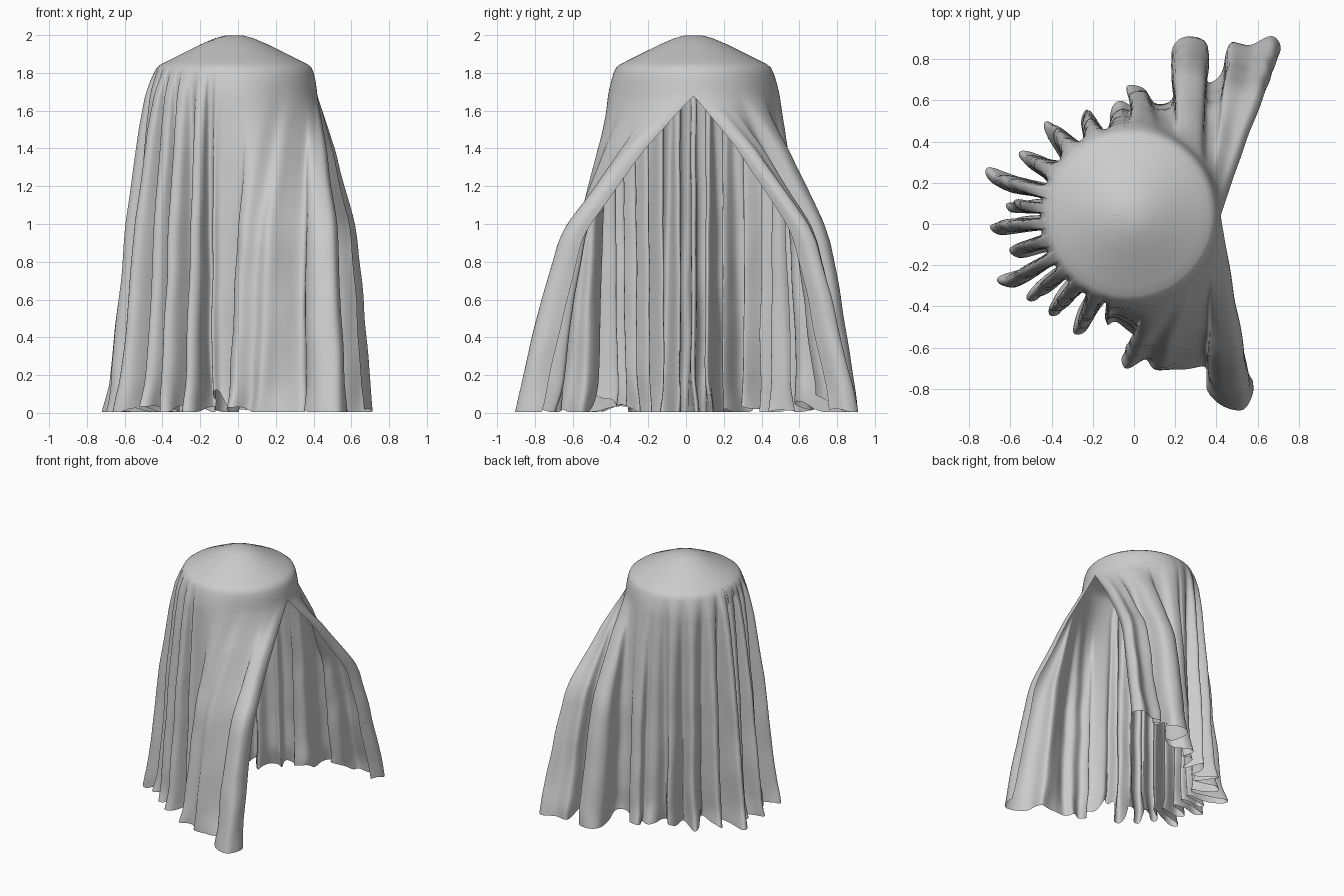
import bpy, bmesh, math
from mathutils import Vector, noise

if "Cube" in bpy.data.objects:
    bpy.data.objects.remove(bpy.data.objects["Cube"])

CX, CY = -0.02, 0.04          # axis of the hidden round form under the cloth
SPLIT_Z = 1.68                # height where the side opening begins


def lookup(table, x):
    """Piecewise smooth-ish lookup in a list of (x, value) with rising x."""
    for (x0, y0), (x1, y1) in zip(table, table[1:]):
        if x <= x1:
            return y0 + (y1 - y0) * max(0, (x - x0) / (x1 - x0))
    return table[-1][1]


def catmull(p, steps):
    """Smooth a list of vectors with a Catmull-Rom spline."""
    q = [p[0]] + p + [p[-1]]
    out = []
    for i in range(1, len(q) - 2):
        a, b, c, d = q[i - 1:i + 3]
        for k in range(steps):
            t = k / steps
            out.append(0.5 * (2 * b + (c - a) * t + (2 * a - 5 * b + 4 * c - d) * t * t
                              + (3 * b - a - 3 * c + d) * t ** 3))
    return out + [p[-1].copy()]


# Hem outline seen from above: front flap, pleats round the far side, back flap
front_flap = [(0.56, -0.76), (0.57, -0.84), (0.53, -0.90), (0.42, -0.88), (0.36, -0.80),
              (0.34, -0.67), (0.22, -0.70), (0.12, -0.73), (0.06, -0.67), (-0.03, -0.69),
              (-0.06, -0.63), (0.0, -0.55)]
pleats = [(260, .55), (247, .62), (232, .62), (220, .62), (209, .71), (197, .60), (185, .68),
          (175, .60), (165, .71), (151, .60), (132, .60), (114, .57), (97, .54)]
back_flap = [(-0.01, 0.57), (-0.03, 0.66), (0.05, 0.67), (0.10, 0.60), (0.19, 0.63),
             (0.18, 0.83), (0.26, 0.91), (0.36, 0.87), (0.35, 0.70), (0.43, 0.73),
             (0.47, 0.87), (0.58, 0.86), (0.68, 0.90), (0.71, 0.84), (0.66, 0.76)]

# Control values: x, y, angle on the rim, flap weight
ctrl = []
n = len(front_flap) - 1
for i, (x, y) in enumerate(front_flap):
    ctrl.append(Vector((x, y, -84 * (i / n) ** 1.3, 1 - max(0, i - n + 3) * 0.25)))


def polar(angle, radius):
    a = math.radians(angle)
    return Vector((CX + radius * math.cos(a), CY + radius * math.sin(a), angle - 360, 0))


for i, (a, r) in enumerate(pleats):
    ctrl += [polar(a + 2.6, r - 0.03), polar(a - 2.6, r)]
    if i < len(pleats) - 1:
        mid = (a + pleats[i + 1][0]) / 2
        ctrl += [polar(mid + 1.6, 0.44), polar(mid - 1.6, 0.43)]
n = len(back_flap) - 1
for i, (x, y) in enumerate(back_flap):
    ctrl.append(Vector((x, y, -360 + 92 * (1 - i / n) ** 1.2, min(1, 0.25 * i))))
columns = catmull(ctrl, 6)

# How far the cloth has moved from rim to hem at each height
main_move = [(0, 1), (0.14, .86), (0.4, .75), (1.0, .53), (1.5, .27), (1.68, .13), (1.82, 0)]
flap_move = [(0, 1), (0.2, .95), (0.6, .84), (0.9, .74), (1.0, .68), (1.2, .50), (1.4, .32),
             (1.68, 0)]
# Crown profile: radius, height
crown = [(0.0, 2.0), (0.05, 1.998), (0.10, 1.985), (0.18, 1.95), (0.27, 1.905), (0.35, 1.865),
         (0.39, 1.845), (0.41, 1.83), (0.422, 1.80), (0.43, 1.76), (0.436, 1.72), (0.44, 1.68)]
ROWS = 46

bm = bmesh.new()
grid = []
for ci, c in enumerate(columns):
    a = math.radians(c.z)
    ca, sa = math.cos(a), math.sin(a)
    flap = min(1, max(0, c.w))
    # uneven hem, lifted in a few places
    lift = max(0, 0.14 * noise.noise(Vector((c.x * 4, c.y * 4, 3.1))))
    lift += 0.12 * math.exp(-((c.z + 101) / 4) ** 2)
    heights = [(r, z) for r, z in crown]
    heights += [(0.44, SPLIT_Z + (lift - SPLIT_Z) * k / ROWS) for k in range(1, ROWS + 1)]
    line = []
    for r, z in heights:
        move = lookup(main_move, z) * (1 - flap) + lookup(flap_move, z) * flap
        if r < 0.41:
            move = 0
        x = CX + r * ca + (c.x - CX - 0.44 * ca) * move
        y = CY + r * sa + (c.y - CY - 0.44 * sa) * move
        # soft wrinkles, stronger near the floor
        amp = move * (0.012 + 0.03 * max(0, 1 - z / 0.22))
        p = Vector((x * 5, y * 5, z * 3.5))
        x += amp * noise.noise(p)
        y += amp * noise.noise(p + Vector((9, 4, 7)))
        line.append(bm.verts.new((x, y, z)))
    grid.append(line)

for left, right in zip(grid, grid[1:]):
    for k in range(len(left) - 1):
        bm.faces.new((left[k], right[k], right[k + 1], left[k + 1]))

# Weld the apex and the closed seam above the opening
bmesh.ops.remove_doubles(bm, verts=bm.verts, dist=0.0005)
bmesh.ops.recalc_face_normals(bm, faces=bm.faces)
bm.faces.ensure_lookup_table()
top = max(bm.faces, key=lambda f: f.calc_center_median().z)
if top.normal.z < 0:
    bmesh.ops.reverse_faces(bm, faces=bm.faces)

mesh = bpy.data.meshes.new("draped_cloth")
bm.to_mesh(mesh)
bm.free()
cloth = bpy.data.objects.new("draped_cloth", mesh)
bpy.context.collection.objects.link(cloth)
for poly in mesh.polygons:
    poly.use_smooth = True
# Relax the folds slightly
relax = cloth.modifiers.new("relax", 'SMOOTH')
relax.factor = 0.4
relax.iterations = 2
